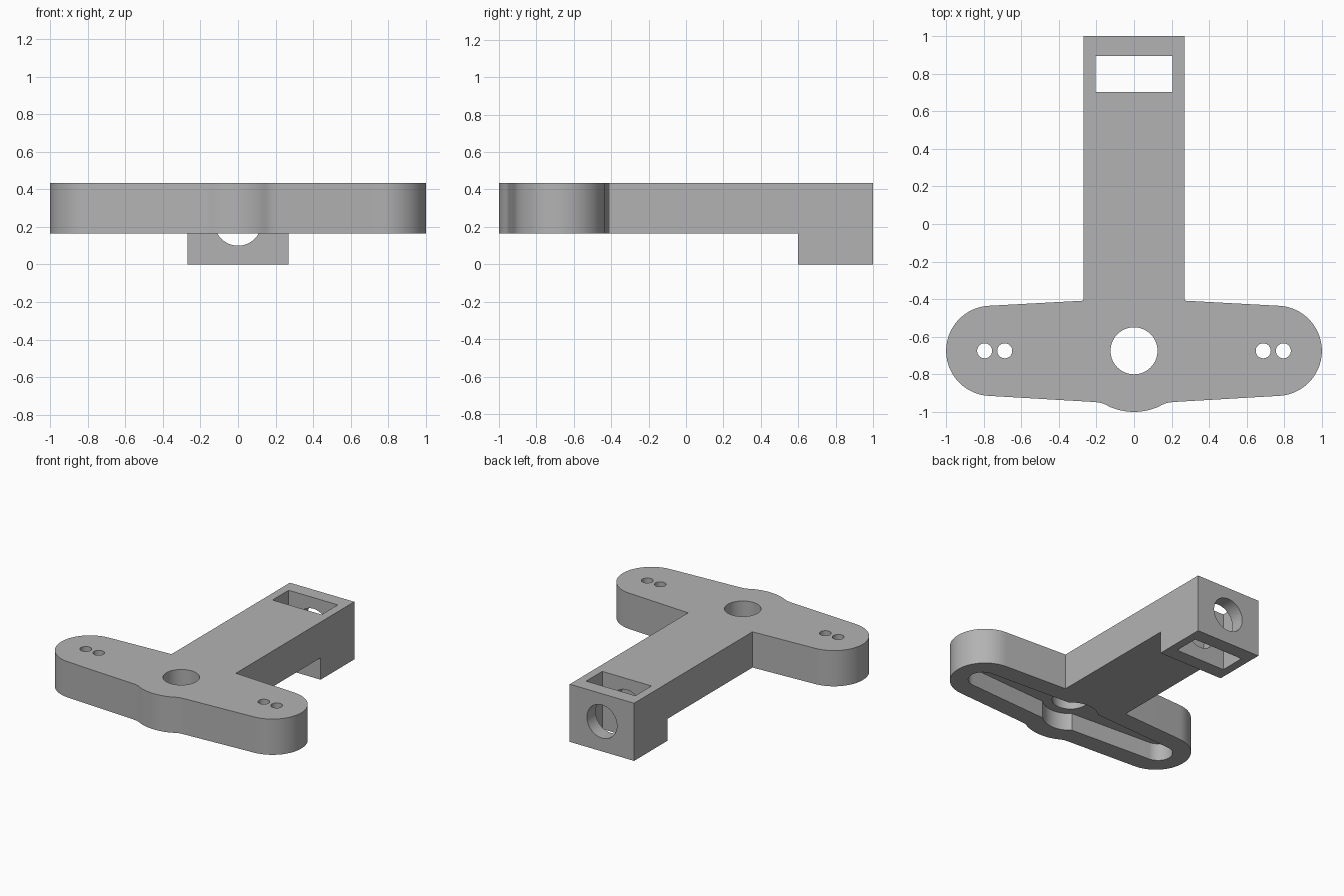
import bpy, bmesh
from math import sin, cos, pi, radians
from mathutils import Matrix

if "Cube" in bpy.data.objects:
    bpy.data.objects.remove(bpy.data.objects["Cube"])

HUB_Y = -0.675             # centre line of the cross arm
UNDER, TOP = 0.165, 0.434  # plate heights
ARM = 0.268                # half width of the long arm

grey = bpy.data.materials.new("plain grey")
grey.use_nodes = True
colour = (0.45, 0.45, 0.45, 1)
grey.diffuse_color = colour
grey.node_tree.nodes["Principled BSDF"].inputs["Base Color"].default_value = colour


def arc(cx, cy, r, start, end, n):
    """Points along an arc, angles in degrees."""
    angles = [radians(start + (end - start) * i / n) for i in range(n + 1)]
    return [(cx + r * cos(a), cy + r * sin(a)) for a in angles]


def circle(cx, cy, r, n=64):
    return arc(cx, cy, r, 0, 360, n)[:-1]


def prism(pts, z0, z1):
    """Closed bmesh made by raising an outline from z0 to z1."""
    bm = bmesh.new()
    base = bm.faces.new([bm.verts.new((x, y, z0)) for x, y in pts])
    new = bmesh.ops.extrude_face_region(bm, geom=[base], use_keep_orig=True)["geom"]
    moved = [v for v in new if isinstance(v, bmesh.types.BMVert)]
    bmesh.ops.translate(bm, verts=moved, vec=(0, 0, z1 - z0))
    bmesh.ops.recalc_face_normals(bm, faces=bm.faces)
    return bm


def add_object(name, bm):
    mesh = bpy.data.meshes.new(name)
    bm.to_mesh(mesh)
    bm.free()
    mesh.materials.append(grey)
    obj = bpy.data.objects.new(name, mesh)
    bpy.context.collection.objects.link(obj)
    return obj


def pull(bm, pick, vec):
    """Extrude the one face that matches a rule."""
    face = next(f for f in bm.faces if pick(f))
    face = bmesh.ops.extrude_discrete_faces(bm, faces=[face])["faces"][0]
    bmesh.ops.translate(bm, verts=face.verts, vec=vec)


# T-shaped outline, right half then mirrored
half = [(x, HUB_Y + y) for x, y in arc(0, 0, 0.325, -90, -67, 8)]
half += [(0.15, HUB_Y - 0.287), (0.175, HUB_Y - 0.277), (0.21, HUB_Y - 0.2725)]
half += arc(0.76, HUB_Y, 0.24, -86.6, 86.6, 40)
half += [(ARM, HUB_Y + 0.267), (ARM, 0.6)]
outline = half + [(-x, y) for x, y in reversed(half) if x > 0.001]

# Plate, then the arm end pulled back and its block pulled down
bm = prism(outline, UNDER, TOP)
pull(bm, lambda f: f.normal.y > 0.99 and f.calc_center_median().y > 0.59, (0, 0.4, 0))
bm.normal_update()
pull(bm, lambda f: f.normal.z < -0.99 and f.calc_center_median().y > 0.7, (0, 0, -UNDER))
bmesh.ops.dissolve_limit(bm, angle_limit=0.01, verts=bm.verts, edges=bm.edges)
bmesh.ops.recalc_face_normals(bm, faces=bm.faces)
bracket = add_object("bracket", bm)

# Underside recess: tapered slot and round hub pocket
right_end = arc(0.78, HUB_Y, 0.1, -86.7, 86.7, 32)
slot = ([(0, HUB_Y - 0.145)] + right_end + [(0, HUB_Y + 0.145)]
        + [(-x, y) for x, y in reversed(right_end)])
RECESS = 0.295
cutters = [prism(slot, 0.1, RECESS), prism(circle(0, HUB_Y, 0.19), 0.1, RECESS)]

# Hub hole and paired screw holes
cutters.append(prism(circle(0, HUB_Y, 0.125), 0.05, 0.6))
for x in (-0.795, -0.688, 0.688, 0.795):
    cutters.append(prism(circle(x, HUB_Y, 0.04, 32), 0.05, 0.6))

# Rectangular window through the end block
w = 0.205
cutters.append(prism([(-w, 0.703), (w, 0.703), (w, 0.895), (-w, 0.895)], -0.1, 0.6))

# Round hole through the end block along y
bore = prism(circle(0, 0, 0.125), 0.597, 1.1)
bore.transform(Matrix.Translation((0, 0, 0.225)) @ Matrix.Rotation(-pi / 2, 4, "X"))
cutters.append(bore)

bpy.ops.object.select_all(action="DESELECT")
bpy.context.view_layer.objects.active = bracket
bracket.select_set(True)
for cutter_bm in cutters:
    cutter = add_object("cutter", cutter_bm)
    cutter.hide_render = True
    mod = bracket.modifiers.new("cut", "BOOLEAN")
    mod.operation = "DIFFERENCE"
    mod.solver = "EXACT"
    mod.object = cutter
    bpy.ops.object.modifier_apply(modifier=mod.name)
    bpy.data.objects.remove(cutter)

bpy.ops.object.shade_smooth_by_angle(angle=radians(30))
